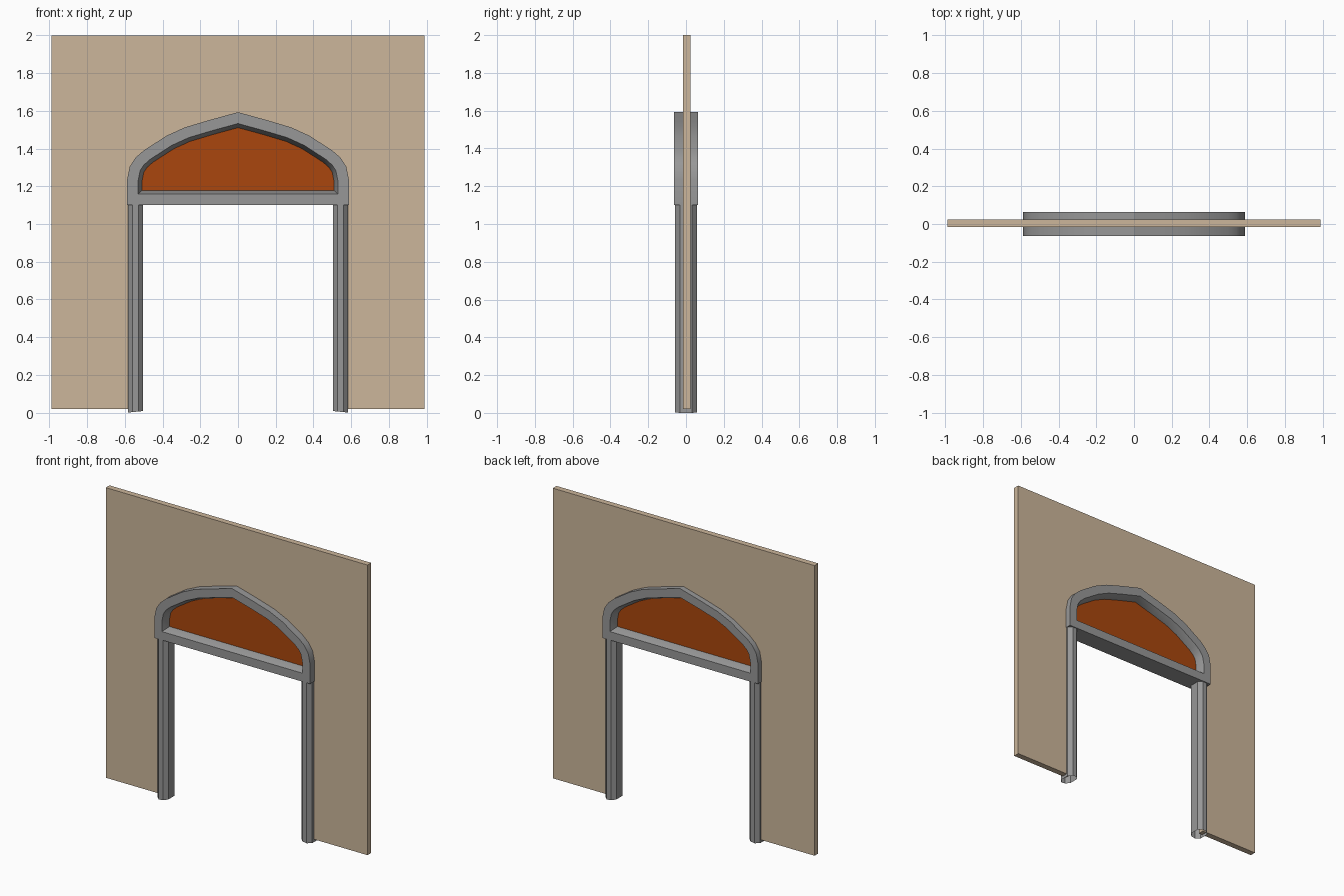
import bpy, bmesh
from mathutils import Vector

if "Cube" in bpy.data.objects:
    bpy.data.objects.remove(bpy.data.objects["Cube"])


def material(name, rgb):
    m = bpy.data.materials.new(name)
    m.diffuse_color = (*rgb, 1)
    m.use_nodes = True
    m.node_tree.nodes["Principled BSDF"].inputs["Base Color"].default_value = m.diffuse_color
    return m


TAN = material("tan_plaster", (0.604, 0.468, 0.328))
GREY = material("grey_stone", (0.31, 0.31, 0.31))
ORANGE = material("burnt_orange", (0.40, 0.062, 0.004))


def skin(name, loops, mat, cap=True, closed=False, smooth=False):
    """Bridge matching point loops; cap the ends or close them into a ring."""
    bm = bmesh.new()
    rows = [[bm.verts.new(p) for p in loop] for loop in loops]
    pairs = list(zip(rows, rows[1:]))
    if closed:
        pairs.append((rows[-1], rows[0]))
    n = len(rows[0])
    for a, b in pairs:
        for i in range(n):
            j = (i + 1) % n
            bm.faces.new((a[i], a[j], b[j], b[i]))
    if cap and not closed:
        bm.faces.new(rows[0])
        bm.faces.new(rows[-1])
    bmesh.ops.recalc_face_normals(bm, faces=bm.faces)
    me = bpy.data.meshes.new(name)
    bm.to_mesh(me)
    bm.free()
    me.materials.append(mat)
    ob = bpy.data.objects.new(name, me)
    bpy.context.collection.objects.link(ob)
    if smooth:
        bpy.ops.object.select_all(action='DESELECT')
        ob.select_set(True)
        bpy.context.view_layer.objects.active = ob
        bpy.ops.object.shade_smooth_by_angle(angle=0.5)
    return ob


# Outer outline of the pointed arch: right half, mirrored for the left
half = [(.588, 1.10), (.588, 1.235), (.574, 1.305), (.543, 1.352), (.50, 1.39),
        (.379, 1.468), (.283, 1.512), (.16, 1.549), (0, 1.593)]
arch = [Vector(p) for p in half] + [Vector((-x, z)) for x, z in half[-2::-1]]


def inset(d):
    """Mitred inward offset of the counter-clockwise arch outline."""
    out = []
    for i, p in enumerate(arch):
        a = (p - arch[i - 1]).normalized()
        b = (arch[(i + 1) % len(arch)] - p).normalized()
        na, nb = Vector((-a.y, a.x)), Vector((-b.y, b.x))
        out.append(p + (na + nb) * d / (1 + na.dot(nb)))
    return out


def at_y(points, y):
    return [(p[0], y, p[1]) for p in points]


# Arch frame with splayed reveals on both sides
section = [(0, -.063), (.058, -.063), (.079, -.014), (.079, .014), (.058, .063), (0, .063)]
skin("arch_frame", [at_y(inset(d), y) for d, y in section], GREY, closed=True, smooth=True)

# Orange panel filling the arch
skin("arch_panel", [at_y(inset(.077), y) for y in (-.012, .012)], ORANGE)

# Wall with the doorway and arch cut out
hole = inset(.03)[1:-1]
wall = [(.988, .02), (.988, 2), (-.988, 2), (-.988, .02), (-.555, .02)] \
    + [tuple(p) for p in reversed(hole)] + [(.555, .02)]
skin("wall", [at_y(wall, y) for y in (-.015, .025)], TAN)

# Door posts: hollow, chamfered, slightly sloping at the foot
x0, x1, y1, c = .503, .583, .057, .024
post = [(x0 + c, -y1), (x1 - c, -y1), (x1, -y1 + c), (x1, y1 - c),
        (x1 - c, y1), (x0 + c, y1), (x0, y1 - c), (x0, -y1 + c)]
for side, name in ((-1, "left_post"), (1, "right_post")):
    foot = [(side * x, y, .008 * (x1 - x) / (x1 - x0)) for x, y in post]
    top = [(side * x, y, 1.105) for x, y in post]
    skin(name, [foot, top], GREY, cap=False)
